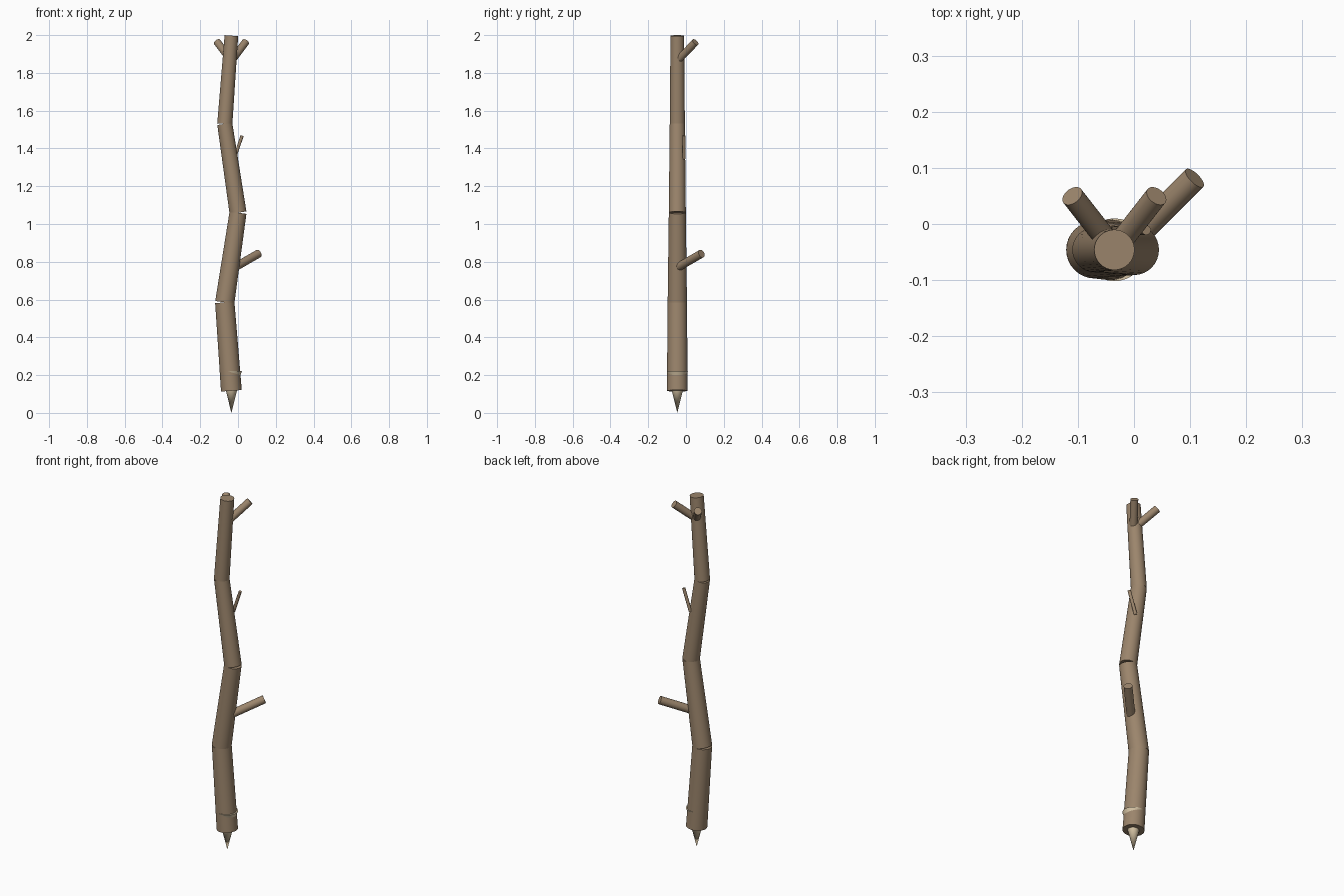
import bpy
import math
from mathutils import Vector

cube = bpy.data.objects.get("Cube")
if cube:
    bpy.data.objects.remove(cube, do_unlink=True)


def make_material(name, rgb):
    mat = bpy.data.materials.new(name)
    mat.use_nodes = True
    mat.diffuse_color = (*rgb, 1)
    mat.node_tree.nodes["Principled BSDF"].inputs["Base Color"].default_value = (*rgb, 1)
    return mat


bark = make_material("brown bark", (0.33, 0.235, 0.15))
pale_wood = make_material("pale cut wood", (0.68, 0.56, 0.38))


def rod(name, start, end, r_start, r_end, mat, sides=32):
    """Tapered smooth cylinder running from start to end."""
    start, end = Vector(start), Vector(end)
    axis = end - start
    bpy.ops.mesh.primitive_cone_add(vertices=sides, radius1=r_start, radius2=r_end,
                                    depth=axis.length, location=(start + end) / 2)
    obj = bpy.context.object
    obj.name = name
    obj.rotation_euler = axis.to_track_quat('Z', 'Y').to_euler()
    obj.data.materials.append(mat)
    bpy.ops.object.shade_smooth_by_angle(angle=math.radians(40))
    return obj


TRUNK_X, TRUNK_Y = -0.035, -0.046

# Crooked trunk: zigzag of straight tapered segments (x, z, radius at each joint)
joints = [(-0.035, 0.117, 0.055), (-0.07, 0.585, 0.051), (0.0, 1.06, 0.045),
          (-0.07, 1.53, 0.040), (-0.035, 1.997, 0.036)]
names = ["lower_trunk", "lower_middle_trunk", "upper_middle_trunk", "upper_trunk"]
for name, (x0, z0, r0), (x1, z1, r1) in zip(names, joints, joints[1:]):
    rod(name, (x0, TRUNK_Y, z0), (x1, TRUNK_Y, z1), r0, r1, bark)

# Sharpened tip and the carved notch above it
rod("sharpened_tip", (TRUNK_X, TRUNK_Y, 0), (TRUNK_X, TRUNK_Y, 0.125), 0, 0.031, pale_wood)
rod("carved_notch", (TRUNK_X, TRUNK_Y, 0.198), (TRUNK_X, TRUNK_Y, 0.221), 0.0475, 0.056, pale_wood)

# Side branches
rod("lower_branch", (-0.02, -0.046, 0.769), (0.108, 0.082, 0.843), 0.022, 0.022, bark)
rod("small_twig", (-0.02, -0.011, 1.345), (0.022, -0.011, 1.468), 0.0085, 0.0085, bark)

# Mirrored pair of branches forming the top fork
for side, label in ((1, "left"), (-1, "right")):
    rod(label + "_top_branch", (TRUNK_X, TRUNK_Y, 1.863),
        (TRUNK_X + side * 0.075, 0.05, 1.963), 0.02, 0.02, bark)
